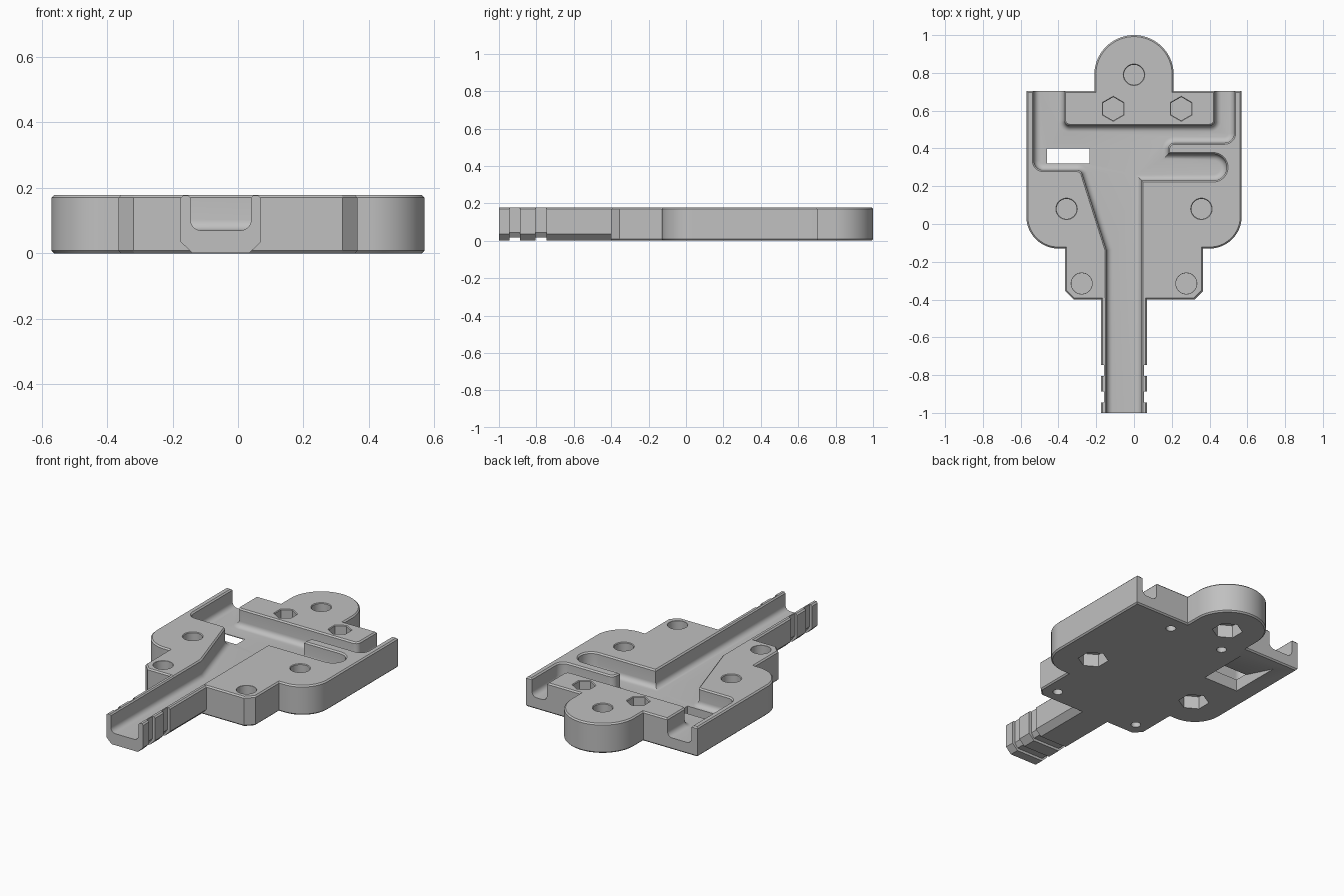
import bpy, bmesh
from math import sin, cos, tan, pi
from mathutils import Vector

if "Cube" in bpy.data.objects:
    bpy.data.objects.remove(bpy.data.objects["Cube"], do_unlink=True)

H = 0.178      # plate height
FLOOR = 0.07   # pocket floor
EDGE = 0.008   # edge chamfer

grey = bpy.data.materials.new("plain grey")
grey.use_nodes = True
grey.diffuse_color = (0.53, 0.53, 0.53, 1)
grey.node_tree.nodes["Principled BSDF"].inputs["Base Color"].default_value = grey.diffuse_color


def rounded(corners, steps=10):
    """Polygon whose corners (x, y, radius) are filleted."""
    out, n = [], len(corners)
    for i, c in enumerate(corners):
        p = Vector(c[:2])
        a = (Vector(corners[i - 1][:2]) - p).normalized()
        b = (Vector(corners[(i + 1) % n][:2]) - p).normalized()
        if len(c) < 3:
            pts = [p]
        else:
            half = a.angle(b) / 2
            centre = p + (a + b).normalized() * c[2] / sin(half)
            start = p + a * c[2] / tan(half) - centre
            end = p + b * c[2] / tan(half) - centre
            sweep = pi - 2 * half
            pts = [centre + (start * sin(sweep * (1 - k / steps)) + end * sin(sweep * k / steps)) / sin(sweep)
                   for k in range(steps + 1)]
        out += [q for q in pts if not out or (q - out[-1]).length > 1e-4]
    return out


def inset(poly, d):
    """Move every edge of a counter-clockwise polygon inward by d."""
    out, n = [], len(poly)
    for i, p in enumerate(poly):
        e, f = (p - poly[i - 1]).normalized(), (poly[(i + 1) % n] - p).normalized()
        n1, n2 = Vector((-e.y, e.x)), Vector((-f.y, f.x))
        out.append(p + (n1 + n2) * d / (1 + n1.dot(n2)))
    return out


def loft(name, poly, levels, place=lambda u, v, w: (u, v, w)):
    """Solid through insets of one polygon; levels are (height, inset)."""
    bm = bmesh.new()
    rings = [[bm.verts.new(place(p.x, p.y, w)) for p in inset(poly, d)] for w, d in levels]
    for lo, hi in zip(rings, rings[1:]):
        for i in range(len(lo)):
            bm.faces.new((lo[i - 1], lo[i], hi[i], hi[i - 1]))
    bm.faces.new(rings[0][::-1])
    bm.faces.new(rings[-1])
    bmesh.ops.recalc_face_normals(bm, faces=bm.faces)
    me = bpy.data.meshes.new(name)
    bm.to_mesh(me)
    bm.free()
    me.materials.append(grey)
    ob = bpy.data.objects.new(name, me)
    bpy.context.scene.collection.objects.link(ob)
    return ob


def measure(me):
    """Volume of a mesh and whether it is closed."""
    bm = bmesh.new()
    bm.from_mesh(me)
    result = bm.calc_volume(), all(e.is_manifold for e in bm.edges)
    bm.free()
    return result


def combine(target, tool, operation="DIFFERENCE"):
    """Bake a boolean, taking the first solver that gives a sound solid."""
    tool.hide_render = True
    before = measure(target.data)[0]
    mod = target.modifiers.new("combine", "BOOLEAN")
    mod.object, mod.operation = tool, operation
    for solver in ("MANIFOLD", "EXACT", "FLOAT"):
        mod.solver = solver
        bpy.context.view_layer.update()
        graph = bpy.context.evaluated_depsgraph_get()
        me = bpy.data.meshes.new_from_object(target.evaluated_get(graph))
        volume, closed = measure(me)
        if closed and volume > before / 2 and abs(volume - before) > 1e-7:
            target.data = me
            break
    target.modifiers.remove(mod)
    bpy.data.objects.remove(tool, do_unlink=True)


def disc(x, y, r, n):
    return [Vector((x - r * sin(2 * pi * k / n), y + r * cos(2 * pi * k / n))) for k in range(n)]


def along_y(u, v, w):
    return (u, w, v)


def along_x(u, v, w):
    return (w, u, v)


# Main plate: right half of the outline, mirrored
half_outline = [(0.32, -0.4), (0.365, -0.355), (0.365, -0.13), (0.57, -0.13, 0.17),
                (0.57, 0.705), (0.21, 0.705), (0.21, 1.0, 0.21)]
outline = rounded(half_outline + [(-c[0], *c[1:]) for c in reversed(half_outline)], 20)
plate = loft("body_plate", outline, [(0, EDGE), (EDGE, 0), (H - EDGE, 0), (H, EDGE)])

# Stem with chamfered underside, a hair inside the plate's faces
L, R, C = -0.175, 0.07, 0.035
LOW, TOP = 0.001, H - 0.001
stem_profile = [Vector(p) for p in ((L, C), (L + C, LOW), (R - C, LOW), (R, C), (R, TOP - EDGE),
                                    (R - EDGE, TOP), (L + EDGE, TOP), (L, TOP - EDGE))]
combine(plate, loft("stem", stem_profile, [(-1, 0), (-0.36, 0)], along_y), "UNION")

# Two grooves around the sides and underside of the stem
G = 0.016
groove = [Vector(p) for p in ((L - 0.1, 0.3), (L - 0.1, -0.1), (R + 0.1, -0.1), (R + 0.1, 0.3), (R - G, 0.3),
                              (R - G, C + G / 2), (R - C, G), (L + C, G), (L + G, C + G / 2), (L + G, 0.3))]
for y in (-0.945, -0.805):
    combine(plate, loft("groove_cutter", groove, [(y, 0), (y + 0.058, 0)], along_y))

# Pocket: channel, side slot and troughs around the back bar, with a filleted floor
pocket = rounded([(-0.145, -1.1), (0.04, -1.1), (0.04, 0.23), (0.49, 0.23, 0.07), (0.49, 0.37, 0.07),
                  (0.18, 0.37), (0.18, 0.43, 0.035), (0.53, 0.43, 0.05), (0.53, 0.8), (0.43, 0.8),
                  (0.43, 0.52, 0.03), (-0.37, 0.52, 0.03), (-0.37, 0.8), (-0.53, 0.8),
                  (-0.53, 0.285, 0.05), (-0.28, 0.285, 0.03), (-0.145, -0.14)])
F = 0.032
fillet = [(FLOOR + F * (1 - cos(k * pi / 12)), F * (1 - sin(k * pi / 12))) for k in range(7)]
combine(plate, loft("pocket_cutter", pocket, fillet + [(H - EDGE, 0), (H + EDGE, -2 * EDGE)]))

# Rectangular window with a ramp on the underside
ramp = [Vector(p) for p in ((0.32, -0.05), (0.804, -0.05), (0.4, 0.066), (0.4, 0.12), (0.32, 0.12))]
combine(plate, loft("window_cutter", ramp, [(-0.46, 0), (-0.235, 0)], along_x))


def top_hole(x, y, r, n, bottom, flare):
    combine(plate, loft("hole_cutter", disc(x, y, r, n),
                        [(bottom, 0), (H - flare, 0), (H + 0.01, -flare - 0.01)]))


def bottom_hole(x, y, r, n, top):
    combine(plate, loft("hole_cutter", disc(x, y, r, n), [(-0.05, 0), (top, 0)]))


# Bolt holes: round above, hexagonal below
for x, y in ((0, 0.79), (-0.357, 0.08), (0.357, 0.08)):
    top_hole(x, y, 0.053, 32, 0.095, 0.004)
    bottom_hole(x, y, 0.083, 6, 0.075)

# Nut recesses in the back bar, pilot holes below
for x in (-0.11, 0.25):
    top_hole(x, 0.61, 0.062, 6, 0.1, 0.004)
    bottom_hole(x, 0.61, 0.027, 24, 0.08)

# Front screw recesses, pilot holes below
for x in (-0.277, 0.277):
    top_hole(x, -0.315, 0.055, 32, 0.1, 0.001)
    bottom_hole(x, -0.315, 0.027, 24, 0.08)

bpy.ops.object.select_all(action="DESELECT")
plate.select_set(True)
bpy.context.view_layer.objects.active = plate
bpy.ops.object.shade_smooth_by_angle(angle=0.5)
